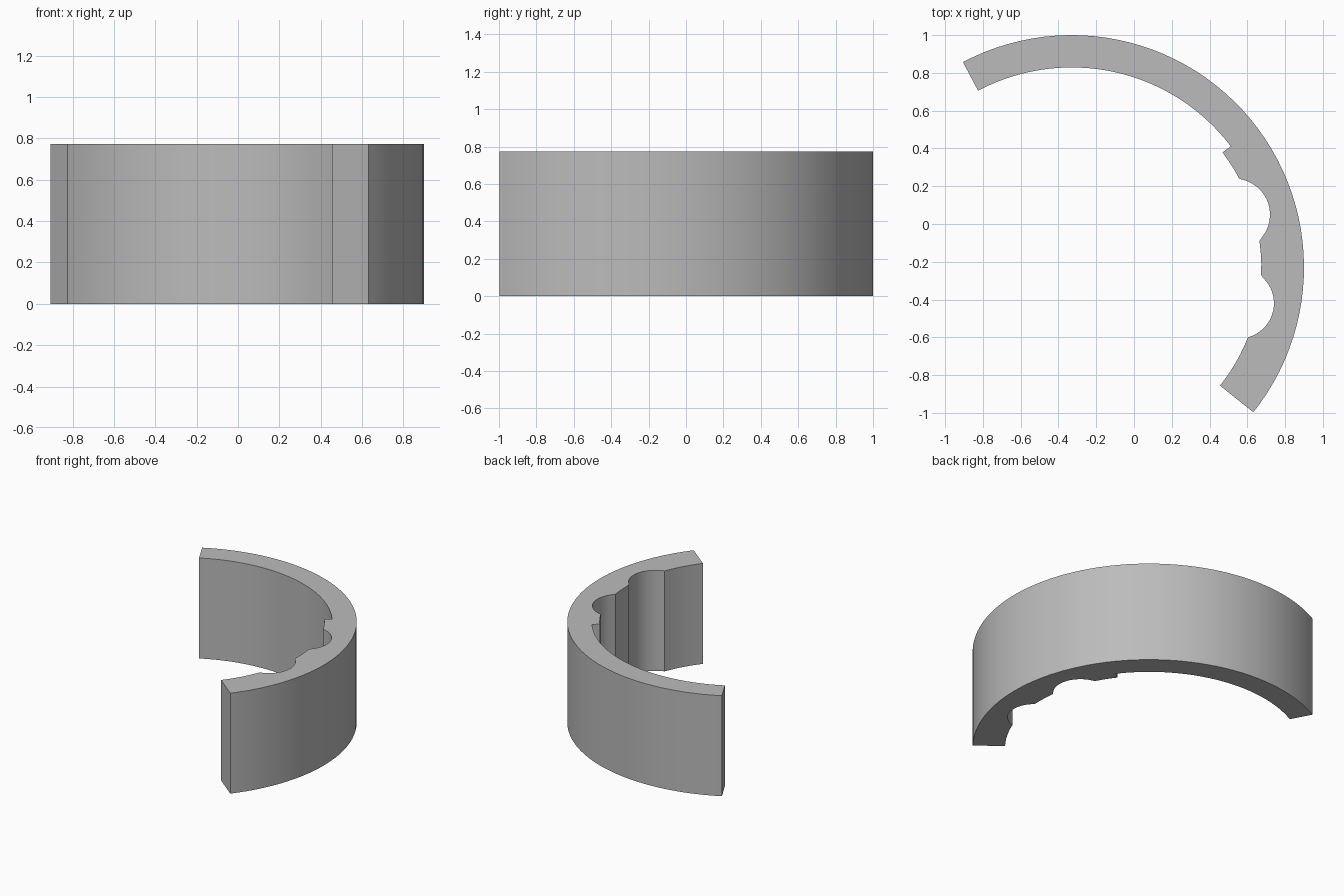
import bpy, bmesh
from math import radians, sin, cos

cube = bpy.data.objects.get("Cube")
if cube:
    bpy.data.objects.remove(cube)

HEIGHT = 0.773
CENTRE = (-0.33, -0.23)
OUTER, INNER, LIP = 1.23, 1.059, 1.004
START, END, STEP = -38.55, 117.9, 37.3


def arc(centre, radius, a, b, step=3.0, ends=True):
    """Points along an arc from angle a to b, in degrees."""
    n = max(1, round(abs(b - a) / step))
    steps = range(n + 1) if ends else range(1, n)
    angles = [radians(a + (b - a) * i / n) for i in steps]
    return [(centre[0] + radius * cos(t), centre[1] + radius * sin(t)) for t in angles]


# Cross-section: outer wall, thin inner wall, then thick lip with two scallops
outline = arc(CENTRE, OUTER, START, END)
outline += arc(CENTRE, INNER, END, STEP)
outline += arc(CENTRE, LIP, STEP, 27.9)
outline += arc((0.53, 0.05), 0.19, 81, -46, 7, ends=False)
outline += arc(CENTRE, LIP, 8.0, -2.3)
outline += arc((0.555, -0.42), 0.186, 53, -76, 7, ends=False)
outline += arc(CENTRE, LIP, -21.7, START)

# Extrude the section into the curved wall
bm = bmesh.new()
base = bm.faces.new([bm.verts.new((x, y, 0)) for x, y in outline])
result = bmesh.ops.extrude_face_region(bm, geom=[base], use_keep_orig=True)
top = [v for v in result["geom"] if isinstance(v, bmesh.types.BMVert)]
bmesh.ops.translate(bm, verts=top, vec=(0, 0, HEIGHT))
bmesh.ops.recalc_face_normals(bm, faces=bm.faces)
mesh = bpy.data.meshes.new("curved_wall")
bm.to_mesh(mesh)
bm.free()

# Plain grey finish
grey = bpy.data.materials.new("plain_grey")
grey.use_nodes = True
colour = (0.5, 0.5, 0.5, 1)
grey.diffuse_color = colour
grey.node_tree.nodes["Principled BSDF"].inputs["Base Color"].default_value = colour
mesh.materials.append(grey)

wall = bpy.data.objects.new("curved_wall", mesh)
bpy.context.collection.objects.link(wall)
bpy.ops.object.select_all(action="DESELECT")
wall.select_set(True)
bpy.context.view_layer.objects.active = wall
bpy.ops.object.shade_smooth_by_angle(angle=radians(25))
